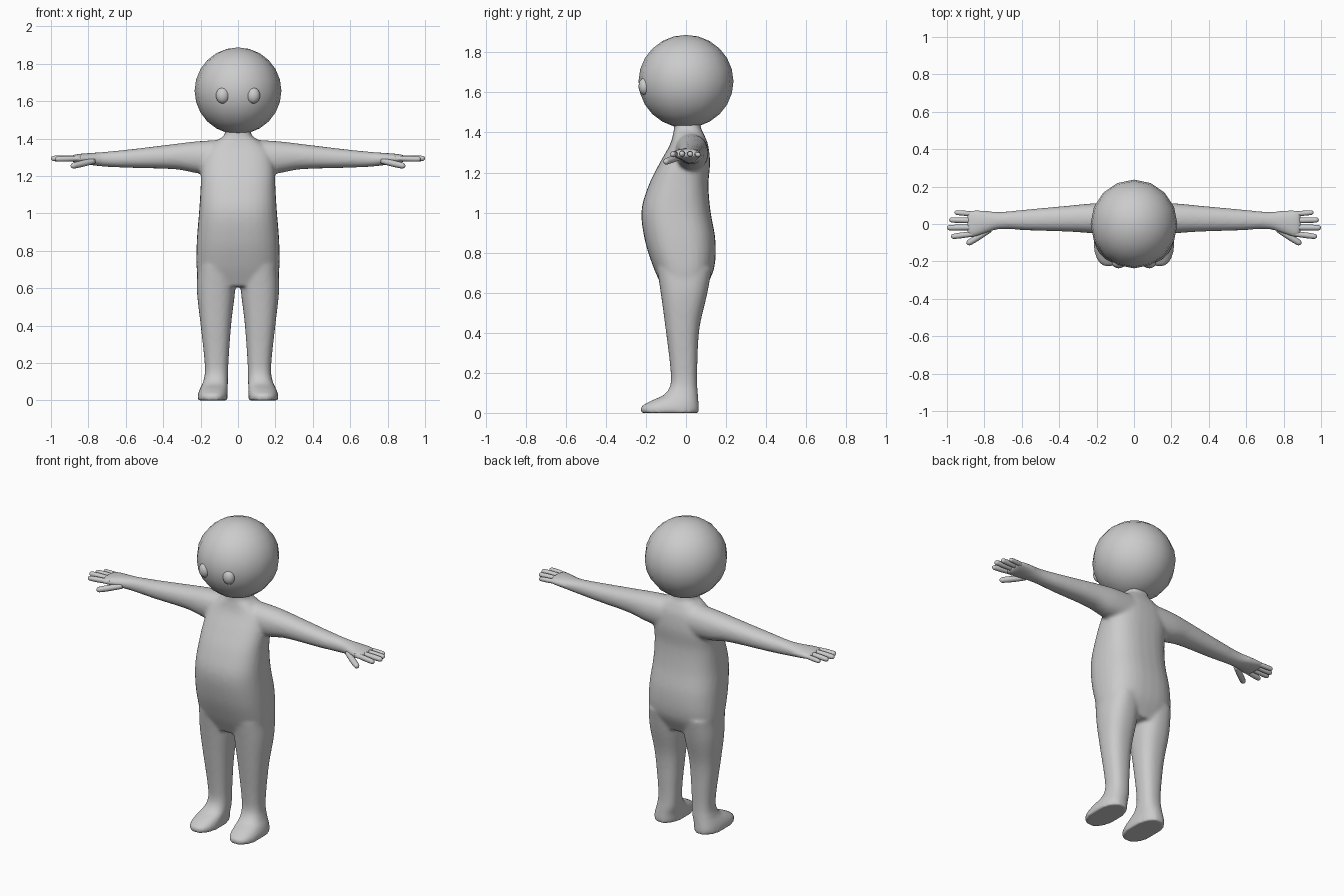
import bpy, bmesh, math
from mathutils import Vector, Matrix

cube = bpy.data.objects.get("Cube")
if cube:
    bpy.data.objects.remove(cube, do_unlink=True)

grey = bpy.data.materials.new("plain grey")
grey.use_nodes = True
colour = (0.6, 0.6, 0.6, 1)
grey.diffuse_color = colour
grey.node_tree.nodes["Principled BSDF"].inputs["Base Color"].default_value = colour


def finish(bm, name):
    bmesh.ops.recalc_face_normals(bm, faces=bm.faces)
    for f in bm.faces:
        f.smooth = True
    me = bpy.data.meshes.new(name)
    bm.to_mesh(me)
    bm.free()
    me.materials.append(grey)
    ob = bpy.data.objects.new(name, me)
    bpy.context.collection.objects.link(ob)
    return ob


def spline(rows, steps=5):
    """Smoothly interpolate a list of section rows."""
    out = []
    for i in range(len(rows) - 1):
        p = [rows[max(0, min(len(rows) - 1, i + k))] for k in (-1, 0, 1, 2)]
        h = p[2][0] - p[1][0]
        for s in range(steps):
            t = s / steps
            row = []
            for a, b, c, d in zip(*p):
                m0 = h * (c - a) / (p[2][0] - p[0][0])
                m1 = h * (d - b) / (p[3][0] - p[1][0])
                row.append((2*t**3 - 3*t*t + 1) * b + (t**3 - 2*t*t + t) * m0
                           + (3*t*t - 2*t**3) * c + (t**3 - t*t) * m1)
            out.append(row)
    return out + [list(rows[-1])]


def loft(bm, rows, place, power=2.0, sides=32):
    """Rows are (station, u_min, u_max, v_min, v_max) of rounded sections."""
    rings = []
    for w, u0, u1, v0, v1 in spline(rows):
        ring = []
        for k in range(sides):
            a = math.tau * k / sides
            c, s = math.cos(a), math.sin(a)
            u = (u0 + u1) / 2 + (u1 - u0) / 2 * math.copysign(abs(c) ** (2 / power), c)
            v = (v0 + v1) / 2 + (v1 - v0) / 2 * math.copysign(abs(s) ** (2 / power), s)
            ring.append(bm.verts.new(place(w, u, v)))
        rings.append(ring)
    for a, b in zip(rings, rings[1:]):
        for k in range(sides):
            n = (k + 1) % sides
            bm.faces.new((a[k], a[n], b[n], b[k]))
    bm.faces.new(rings[0][::-1])
    bm.faces.new(rings[-1])


# Sections: z, x range, y range
TORSO = [
    (0.61, -0.21, 0.21, -0.11, 0.09), (0.72, -0.222, 0.222, -0.16, 0.14),
    (0.86, -0.22, 0.22, -0.205, 0.147), (1.01, -0.208, 0.208, -0.222, 0.122),
    (1.14, -0.2, 0.2, -0.185, 0.112), (1.25, -0.195, 0.195, -0.13, 0.12),
    (1.34, -0.17, 0.17, -0.08, 0.11), (1.39, -0.11, 0.11, -0.065, 0.09),
    (1.42, -0.072, 0.072, -0.06, 0.075), (1.48, -0.068, 0.068, -0.06, 0.07)]
LEG = [
    (0.0, 0.055, 0.217, -0.225, 0.065), (0.03, 0.055, 0.215, -0.225, 0.065),
    (0.06, 0.055, 0.205, -0.175, 0.062), (0.09, 0.054, 0.19, -0.11, 0.06),
    (0.14, 0.053, 0.178, -0.078, 0.056), (0.22, 0.05, 0.18, -0.078, 0.056),
    (0.42, 0.035, 0.202, -0.102, 0.067), (0.59, 0.015, 0.22, -0.125, 0.105),
    (0.72, 0.012, 0.215, -0.145, 0.13)]
# Sections: x, y range, z range
ARM = [
    (0.06, -0.06, 0.11, 1.2, 1.395), (0.22, -0.05, 0.11, 1.215, 1.385),
    (0.33, -0.042, 0.1, 1.235, 1.372), (0.57, -0.034, 0.078, 1.243, 1.343),
    (0.72, -0.028, 0.065, 1.25, 1.328), (0.8, -0.052, 0.072, 1.26, 1.322),
    (0.86, -0.072, 0.074, 1.268, 1.317), (0.89, -0.07, 0.07, 1.275, 1.31)]

# Body: torso, legs and arms fused into one soft skin
bm = bmesh.new()
loft(bm, TORSO, lambda w, u, v: (u, v, w), power=2.6)
for side in (1, -1):
    loft(bm, LEG, lambda w, u, v: (side * u, v, w), power=2.4)
    loft(bm, ARM, lambda w, u, v: (side * w, u, v), power=2.2)
body = finish(bm, "body")
remesh = body.modifiers.new("fuse", 'REMESH')
remesh.mode = 'VOXEL'
remesh.voxel_size = 0.01
remesh.use_smooth_shade = True
soften = body.modifiers.new("soften", 'SMOOTH')
soften.factor = 0.5
soften.iterations = 8


def digit(name, root, tip, radius):
    """A tapered round-ended finger."""
    root, tip = Vector(root), Vector(tip)
    axis = tip - root
    length = axis.length
    bm = bmesh.new()
    profile = [(0, 0.9), (length * 0.5, 1.05), (length - radius, 0.95),
               (length - radius * 0.35, 0.7), (length, 0.2)]
    turn = Matrix.Translation(root) @ axis.to_track_quat('Z', 'Y').to_matrix().to_4x4()
    rows = [(d, -r * radius, r * radius, -r * radius, r * radius) for d, r in profile]
    loft(bm, rows, lambda w, u, v: turn @ Vector((u, v, w)), sides=12)
    finish(bm, name)


# Fingers and thumbs
FINGERS = {
    "little_finger": ((0.84, 0.052, 1.293), (0.96, 0.062, 1.288), 0.013),
    "ring_finger": ((0.84, 0.018, 1.295), (0.988, 0.022, 1.291), 0.0145),
    "middle_finger": ((0.84, -0.018, 1.296), (1.0, -0.02, 1.293), 0.015),
    "index_finger": ((0.84, -0.05, 1.294), (0.978, -0.068, 1.29), 0.0145),
    "thumb": ((0.77, -0.03, 1.28), (0.893, -0.107, 1.252), 0.0165)}
for side, word in ((1, "left"), (-1, "right")):
    for name, (root, tip, r) in FINGERS.items():
        digit(word + "_" + name, (side * root[0], *root[1:]),
              (side * tip[0], *tip[1:]), r)


def ball(name, centre, size, segments, rings):
    bm = bmesh.new()
    bmesh.ops.create_uvsphere(bm, u_segments=segments, v_segments=rings, radius=1,
                              matrix=Matrix.LocRotScale(Vector(centre), None, Vector(size)))
    finish(bm, name)


# Head and eyes
ball("head", (0, 0, 1.655), (0.232, 0.237, 0.232), 16, 12)
for side, word in ((1, "left"), (-1, "right")):
    ball(word + "_eye", (side * 0.082, -0.207, 1.63), (0.036, 0.03, 0.043), 16, 10)
